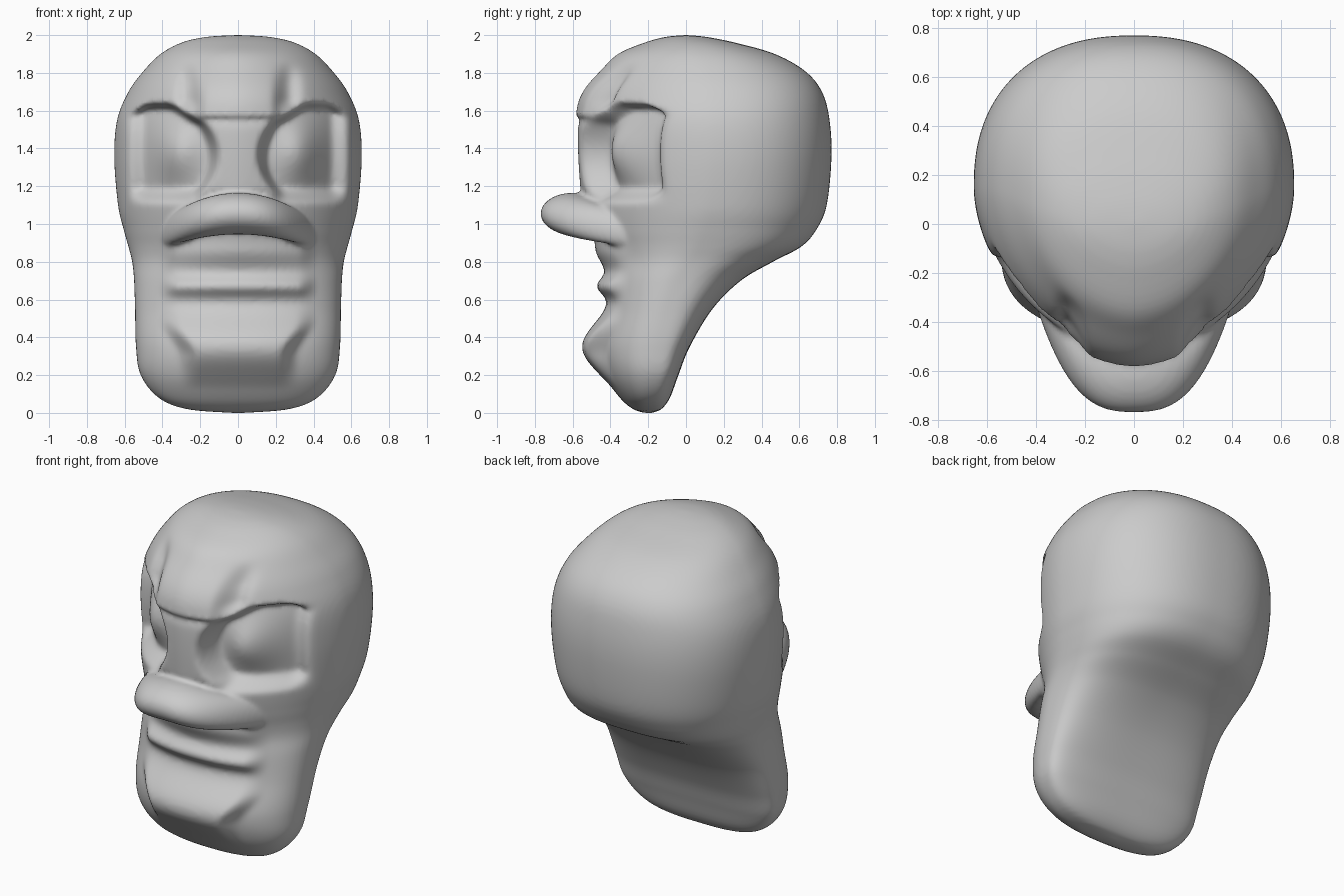
import bpy, bmesh, math

cube = bpy.data.objects.get("Cube")
if cube:
    bpy.data.objects.remove(cube)

clay = bpy.data.materials.new("clay_grey")
clay.use_nodes = True
clay.diffuse_color = (0.6, 0.6, 0.6, 1)
bsdf = next(n for n in clay.node_tree.nodes if n.type == 'BSDF_PRINCIPLED')
bsdf.inputs["Base Color"].default_value = clay.diffuse_color


def step(lo, hi, value):
    """Smooth ramp from 0 to 1."""
    t = min(max((value - lo) / (hi - lo), 0), 1)
    return t * t * (3 - 2 * t)


def bump(centre, width, value):
    """Soft bell of height 1."""
    return math.exp(-((value - centre) / width) ** 2)


def spow(value, power):
    """Signed power, for superellipses."""
    return math.copysign(abs(value) ** power, value)


def spline(rows, t):
    """Smooth interpolation through rows of numbers."""
    i = min(int(t), len(rows) - 2)
    f = t - i
    before, after = rows[max(i - 1, 0)], rows[min(i + 2, len(rows) - 1)]
    out = []
    for p, a, b, q in zip(before, rows[i], rows[i + 1], after):
        out.append(0.5 * (2 * a + (b - p) * f + (2 * p - 5 * a + 4 * b - q) * f ** 2
                          + (3 * a - p - 3 * b + q) * f ** 3))
    return out


def skin(bm, rings):
    """Bridge closed rings of points and cap both ends."""
    loops = [[bm.verts.new(p) for p in ring] for ring in rings]
    for low, high in zip(loops, loops[1:]):
        for i in range(len(low)):
            bm.faces.new((low[i - 1], low[i], high[i], high[i - 1]))
    bm.faces.new(loops[0][::-1])
    bm.faces.new(loops[-1])


# Skull and jaw sections: height, half width, front, back, widest depth
SECTIONS = [
    (0, .03, -.22, -.18, -.2),
    (.02, .27, -.28, -.13, -.2),
    (.08, .42, -.35, -.085, -.19),
    (.2, .515, -.43, -.04, -.16),
    (.35, .54, -.46, .02, -.14),
    (.55, .545, -.42, .14, -.1),
    (.7, .55, -.42, .29, -.05),
    (.8, .56, -.43, .46, .02),
    (.88, .58, -.46, .61, .07),
    (.97, .605, -.5, .69, .1),
    (1.1, .635, -.53, .745, .13),
    (1.35, .655, -.55, .77, .15),
    (1.55, .64, -.55, .76, .15),
    (1.7, .58, -.52, .72, .15),
    (1.81, .5, -.45, .63, .12),
    (1.9, .41, -.36, .47, .08),
    (1.96, .3, -.22, .26, .04),
    (1.99, .17, -.11, .11, 0),
    (2, .02, -.01, .01, 0),
]


def face_relief(x, z):
    """Depth change of the face; positive goes inward."""
    a = abs(x)
    # Eye sockets with a rounded eyeball in each
    inner = .11 + .09 * min(abs(z - 1.36) / .2, 1) ** 2
    top = 1.57 + .08 * step(.2, .38, a) - .04 * step(.45, .58, a)
    socket = (step(inner - .01, inner + .05, a) * (1 - step(.48, .6, a))
              * step(1.1, 1.2, z) * (1 - step(top - .05, top, z)))
    d = socket * (.14 - .085 * bump(.33, .12, a) * bump(1.38, .16, z))
    # Nose bridge
    d -= .02 * (1 - step(inner - .03, inner + .02, a)) * step(1.1, 1.2, z) * (1 - step(1.5, 1.6, z))
    # Brow block and the frown grooves beside it
    d -= .035 * (1 - step(.17, .24, a)) * step(1.555, 1.575, z) * (1 - step(1.62, 1.86, z))
    d += .05 * bump(.27, .05, a) * step(1.58, 1.66, z) * (1 - step(1.74, 1.88, z))
    # Upper lip, mouth band and chin panel
    lip = 1 - step(.32, .42, a)
    d -= lip * (.055 * bump(.67, .05, z) + .03 * bump(.84, .07, z))
    edge = .26 + .1 * step(.3, .5, z)
    d -= .09 * (1 - step(edge - .05, edge + .06, a)) * step(.12, .35, z) * (1 - step(.36, .6, z))
    return d


def head_ring(t, count=240):
    z, width, front, back, middle = spline(SECTIONS, t)
    upper = step(.4, 1.1, z)
    ring = []
    for i in range(count):
        angle = math.tau * i / count
        c, s = math.cos(angle), math.sin(angle)
        n = 2.3 - .5 * upper if s < 0 else 3.4 - 1.1 * upper
        reach = back - middle if s > 0 else middle - front
        x = width * spow(c, 2 / n)
        y = middle + reach * spow(s, 2 / n)
        y += face_relief(x, z) * step(.0, .2, middle - y)
        ring.append((x, y, z))
    return ring


def nose_ring(u, count=48):
    a = abs(u)
    taper = 1 - .28 * a * a
    y, z = -.6 + .33 * a ** 3, 1.055 - .1 * a * a
    return [(.38 * u, y + .17 * taper * math.cos(k), z + .11 * taper * math.sin(k))
            for k in (math.tau * i / count for i in range(count))]


bm = bmesh.new()
per_section = 16
skin(bm, [head_ring(i / per_section) for i in range((len(SECTIONS) - 1) * per_section + 1)])
# Wide drooping nose bar
skin(bm, [nose_ring(1.1 * i / 30) for i in range(-30, 31)])
bmesh.ops.recalc_face_normals(bm, faces=bm.faces)
mesh = bpy.data.meshes.new("head")
bm.to_mesh(mesh)
bm.free()
mesh.materials.append(clay)
head = bpy.data.objects.new("head", mesh)
bpy.context.collection.objects.link(head)

# Fuse the nose into the face and soften the joins
fuse = head.modifiers.new("fuse", 'REMESH')
fuse.mode = 'VOXEL'
fuse.voxel_size = .014
fuse.use_smooth_shade = True
soften = head.modifiers.new("soften", 'SMOOTH')
soften.factor = .5
soften.iterations = 5
